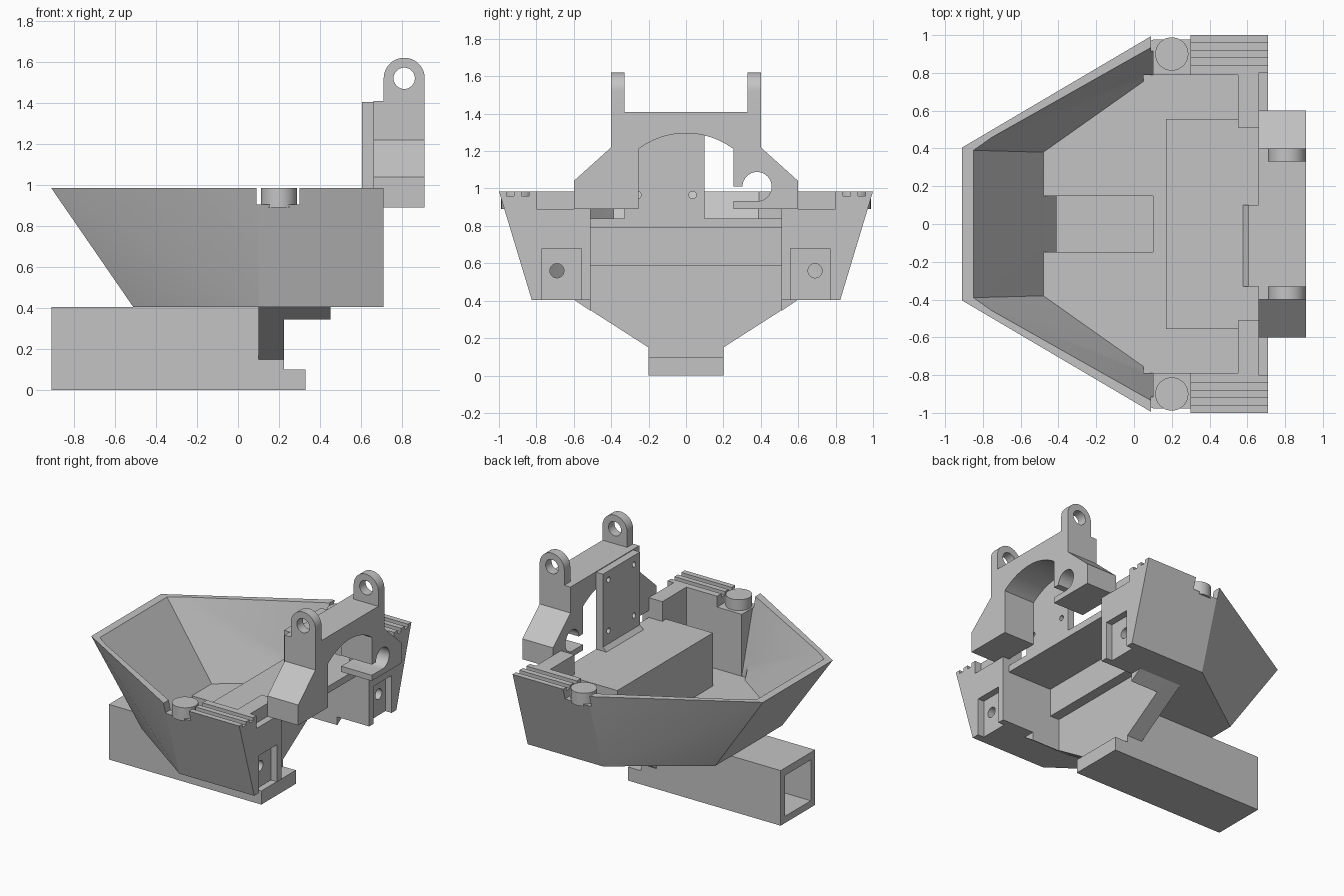
import bpy, bmesh, math
from mathutils import Vector

cube = bpy.data.objects.get("Cube")
if cube:
    bpy.data.objects.remove(cube, do_unlink=True)

grey = bpy.data.materials.new("plain grey")
grey.use_nodes = True
COLOUR = (0.55, 0.55, 0.55, 1)
grey.diffuse_color = COLOUR
grey.node_tree.nodes["Principled BSDF"].inputs["Base Color"].default_value = COLOUR
parts = []


def finish(name, bm, keep=True):
    bmesh.ops.recalc_face_normals(bm, faces=bm.faces)
    mesh = bpy.data.meshes.new(name)
    bm.to_mesh(mesh)
    bm.free()
    mesh.materials.append(grey)
    ob = bpy.data.objects.new(name, mesh)
    bpy.context.collection.objects.link(ob)
    if keep:
        parts.append(ob)
    return ob


def prism(name, axis, lo, hi, pts, keep=True):
    """Extrude a 2D profile along an axis; the profile uses the other two axes in order."""
    bm = bmesh.new()
    i = "xyz".index(axis)

    def place(p):
        c = list(p)
        c.insert(i, lo)
        return bm.verts.new(c)
    face = bm.faces.new([place(p) for p in pts])
    out = bmesh.ops.extrude_face_region(bm, geom=[face])
    move = Vector()
    move[i] = hi - lo
    bmesh.ops.translate(bm, vec=move, verts=[v for v in out["geom"] if isinstance(v, bmesh.types.BMVert)])
    return finish(name, bm, keep)


def box(name, x, y, z, keep=True):
    return prism(name, "z", *z, [(x[0], y[0]), (x[1], y[0]), (x[1], y[1]), (x[0], y[1])], keep)


def arc(cx, cy, r, start, end, n=24):
    angles = [math.radians(start + (end - start) * k / n) for k in range(n + 1)]
    return [(cx + r * math.cos(a), cy + r * math.sin(a)) for a in angles]


def rod(name, axis, lo, hi, centre, r, keep=True):
    return prism(name, axis, lo, hi, arc(*centre, r, 0, 360, 32)[:-1], keep)


def hull(name, pts, keep=True):
    bm = bmesh.new()
    for p in pts:
        bm.verts.new(p)
    bmesh.ops.convex_hull(bm, input=bm.verts)
    bmesh.ops.dissolve_limit(bm, angle_limit=0.002, verts=bm.verts, edges=bm.edges)
    return finish(name, bm, keep)


def cut(cutter, *targets):
    for ob in targets:
        mod = ob.modifiers.new("cut", "BOOLEAN")
        mod.operation = "DIFFERENCE"
        mod.solver = "EXACT"
        mod.object = cutter
        bpy.context.view_layer.objects.active = ob
        bpy.ops.object.modifier_apply(modifier=mod.name)
    bpy.data.objects.remove(cutter, do_unlink=True)


def cut_box(x, y, z, *targets):
    cut(box("cutter", x, y, z, False), *targets)


# Bowl: lofted outer block with a sloping hollow
TOP, BOTTOM, FLOOR = 0.985, 0.405, 0.45
bowl = hull("bowl", [(x, s * y, z) for s in (-1, 1) for x, y, z in (
    (-0.91, 0.405, TOP), (0.1, 1, TOP), (0.71, 1, TOP),
    (-0.51, 0.39, BOTTOM), (0.1, 0.825, BOTTOM), (0.71, 0.825, BOTTOM))])
hollow = []
grow = 1.2
for s in (-1, 1):
    for (bx, by), (tx, ty) in (((-0.48, 0.38), (-0.85, 0.39)), ((0.1, 0.79), (0.1, 0.94))):
        hollow += [(bx, s * by, FLOOR),
                   (bx + (tx - bx) * grow, s * (by + (ty - by) * grow), FLOOR + (TOP - FLOOR) * grow)]
cut(hull("cutter", hollow, False), bowl)
cut_box((0.05, 0.55), (-0.79, 0.79), (FLOOR, 1.2), bowl)

# Front wall openings
cut_box((0.5, 0.8), (-0.51, 0.51), (0.84, 1.2), bowl)
cut_box((0.66, 0.8), (-0.51, 0.51), (0.3, 1.2), bowl)
cut_box((0.66, 0.8), (-0.8, 0.8), (0.89, 1.2), bowl)

# Raised housing with a stepped cavity, open at the front and below
housing = box("housing", (0.17, 0.66), (-0.555, 0.555), (0.42, 0.84))
cut(prism("cutter", "y", -0.51, 0.51, [
    (0.225, 0.3), (0.9, 0.3), (0.9, 0.79), (0.3, 0.79), (0.3, 0.585), (0.225, 0.585)], False), bowl, housing)

# Square tube under the bowl, with an opening up through the floor
tube = box("square_tube", (-0.91, 0.225), (-0.2, 0.2), (0, BOTTOM))
cut_box((-1, 0.1), (-0.15, 0.15), (0.05, 0.35), tube)
cut(prism("cutter", "y", -0.149, 0.149, [
    (-0.515, 0.5), (-0.375, 0.3), (0.1, 0.3), (0.1, 0.5)], False), bowl, tube)
box("tube_lip", (0.2, 0.33), (-0.2, 0.2), (0, 0.1))

# Tapered gusset and its side ribs
prism("gusset", "x", 0.1, 0.225, [(-0.2, 0.15), (0.2, 0.15), (0.6, 0.406), (-0.6, 0.406)])

for s, side in ((-1, "right"), (1, "left")):
    prism(side + "_gusset_rib", "x", 0.22, 0.45, [(s * 0.6, 0.406), (s * 0.51, 0.345), (s * 0.51, 0.406)])

    def span(a, b):
        return sorted((s * a, s * b))

    # Corner seat with its peg, grip grooves, front pocket and bolt hole
    cut_box((0.09, 0.3), span(0.78, 1.1), (0.905, 1.2), bowl)
    rod(side + "_peg", "z", 0.89, TOP, (0.2, s * 0.9), 0.088)
    for y in (0.84, 0.92):
        cut_box((0.25, 0.8), span(y, y + 0.04), (0.96, 1.2), bowl)
    cut_box((0.66, 0.8), span(0.56, 0.77), (0.3, 0.68), bowl)
    cut(rod("cutter", "x", 0.4, 0.7, (s * 0.69, 0.56), 0.038, False), bowl)

    # Hinge ear
    ear = prism(side + "_hinge_ear", "y", *span(0.33, 0.4),
                [(0.71, 1.4)] + arc(0.81, 1.52, 0.1, 180, 0) + [(0.91, 1.4)])
    cut(rod("cutter", "y", *span(0.2, 0.5), (0.81, 1.52), 0.052, False), ear)

# Arched tower
half = [(0.255, 0.89), (0.6, 0.89), (0.6, 1.04), (0.4, 1.22), (0.4, 1.41)]
arch_end = math.degrees(math.acos(0.255 / 0.425))
tower = prism("arched_tower", "x", 0.66, 0.91,
              half + [(-y, z) for y, z in reversed(half)] + arc(0, 0.87, 0.425, 180 - arch_end, arch_end))

# Cable hook cut in the left leg
cut(rod("cutter", "x", 0.5, 1, (0.38, 1.01), 0.078, False), tower)
cut_box((0.5, 1), (0.2, 0.38), (0.932, 1.01), tower)

# Mounting panel behind the arch, with screw holes and a base fillet
panel = box("mounting_panel", (0.605, 0.66), (-0.33, 0.1), (0.83, 1.405))
for y in (-0.26, 0.035):
    for z in (0.965, 1.34):
        cut(rod("cutter", "x", 0.5, 0.7, (y, z), 0.02, False), panel)
prism("panel_fillet", "y", -0.33, 0.1, [(0.575, 0.838), (0.61, 0.838), (0.61, 0.875)])

# Smooth the round surfaces only
bpy.ops.object.select_all(action="DESELECT")
for ob in parts:
    ob.select_set(True)
bpy.context.view_layer.objects.active = bowl
bpy.ops.object.shade_smooth_by_angle(angle=math.radians(25))
